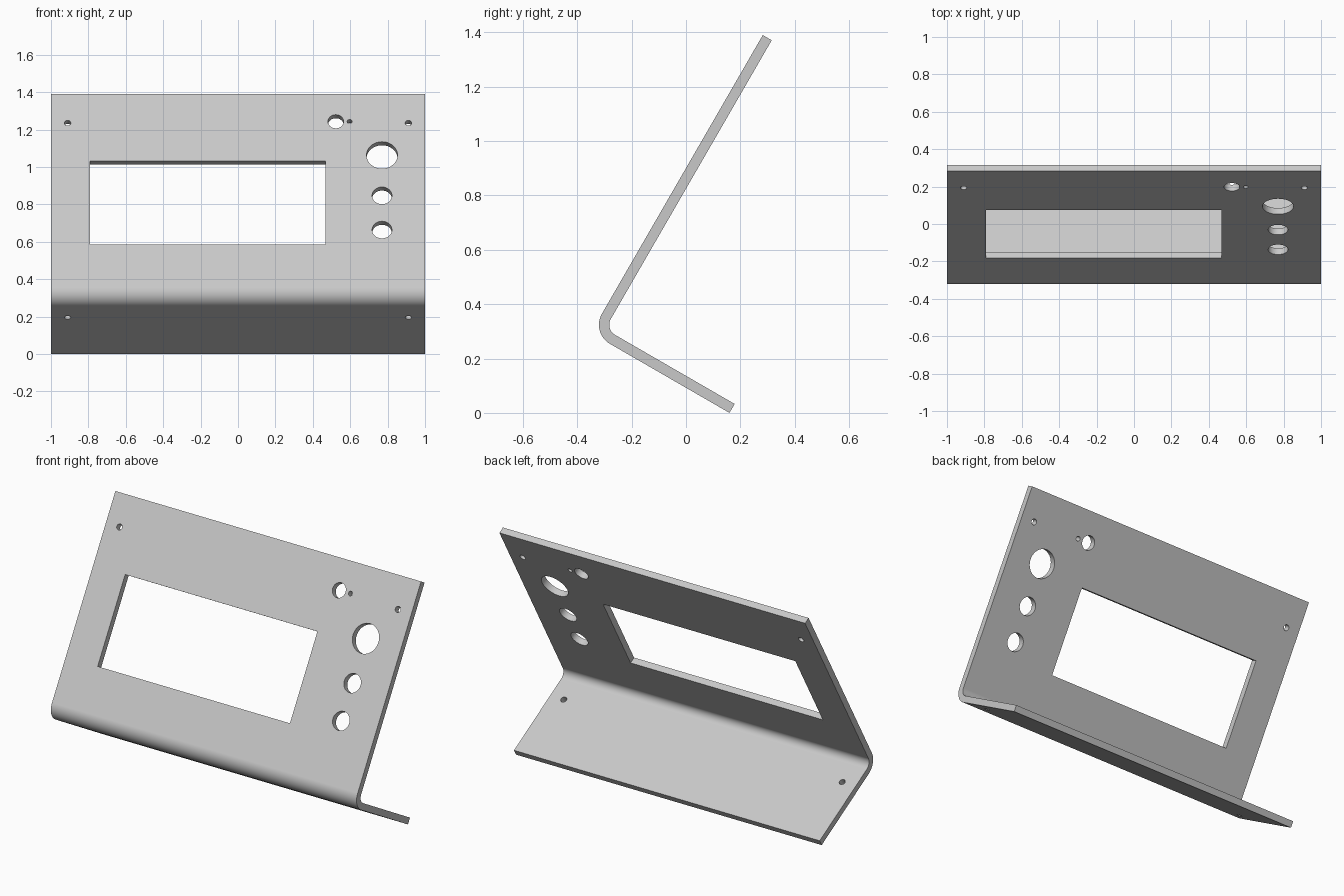
import bpy
import bmesh
from math import sin, cos, pi, radians
from mathutils import Matrix, Vector

if "Cube" in bpy.data.objects:
    bpy.data.objects.remove(bpy.data.objects["Cube"], do_unlink=True)

# Sheet dimensions: outer faces meet at CORNER before rounding
THICK, RADIUS = 0.038, 0.081
PANEL, FLANGE = 1.265, 0.589
CORNER = Vector((0, -0.35, 0.2945))
SIDE = Vector((1, 0, 0))
UP = Vector((0, 0.5, sin(radians(60))))       # along the sloped panel
BACK = Vector((0, sin(radians(60)), -0.5))    # along the lower flange


def frame(along):
    """Matrix with x across the sheet, y along it and z through it."""
    m = Matrix((SIDE, along, SIDE.cross(along))).transposed().to_4x4()
    return Matrix.Translation(CORNER) @ m


def new_object(name, bm):
    bmesh.ops.recalc_face_normals(bm, faces=bm.faces)
    mesh = bpy.data.meshes.new(name)
    bm.to_mesh(mesh)
    bm.free()
    obj = bpy.data.objects.new(name, mesh)
    bpy.context.collection.objects.link(obj)
    return obj


# Bent sheet: L profile with a rounded bend, extruded sideways
def bend(r, steps=16):
    centre = RADIUS
    return [(centre - r * cos(a), centre - r * sin(a))
            for a in (pi / 2 * i / steps for i in range(steps + 1))]


outer = bend(RADIUS)
inner = bend(RADIUS - THICK)
# pairs are (distance along flange, distance along panel)
profile = ([(0, PANEL)] + outer + [(FLANGE, 0), (FLANGE, THICK)]
           + inner[::-1] + [(THICK, PANEL)])

bm = bmesh.new()
verts = [bm.verts.new(CORNER - SIDE + BACK * f + UP * p) for f, p in profile]
face = bm.faces.new(verts)
ext = bmesh.ops.extrude_face_region(bm, geom=[face])
moved = [g for g in ext["geom"] if isinstance(g, bmesh.types.BMVert)]
bmesh.ops.translate(bm, verts=moved, vec=SIDE * 2)
panel = new_object("bent_panel", bm)

# Cutters for the openings, heights measured on the outer face
bm = bmesh.new()


def on_panel(z):
    return (z - CORNER.z) / UP.z


def cut_hole(along, x, dist, r):
    bmesh.ops.create_cone(
        bm, cap_ends=True, segments=48, radius1=r, radius2=r, depth=0.2,
        matrix=frame(along) @ Matrix.Translation((x, dist, 0)))


# Control holes: x, z, radius
for x, z, r in [(0.77, 1.063, 0.083), (0.77, 0.847, 0.053),
                (0.77, 0.664, 0.053), (0.523, 1.243, 0.042),
                (0.597, 1.243, 0.013)]:
    cut_hole(UP, x, on_panel(z), r)

# Screw holes in the panel top and the flange
for x in (-0.911, 0.911):
    cut_hole(UP, x, on_panel(1.235), 0.017)
    cut_hole(BACK, x, 0.199, 0.017)

# Display window
left, right = -0.791, 0.467
low, high = on_panel(0.586), on_panel(1.031)
bmesh.ops.create_cube(
    bm, size=1,
    matrix=frame(UP)
    @ Matrix.Translation(((left + right) / 2, (low + high) / 2, 0))
    @ Matrix.Diagonal((right - left, high - low, 0.2, 1)))
cutter = new_object("opening_cutter", bm)
cutter.hide_render = True

# Cut the openings
bpy.ops.object.select_all(action="DESELECT")
panel.select_set(True)
bpy.context.view_layer.objects.active = panel
mod = panel.modifiers.new("openings", "BOOLEAN")
mod.operation = "DIFFERENCE"
mod.solver = "EXACT"
mod.object = cutter
bpy.ops.object.modifier_apply(modifier=mod.name)
bpy.data.objects.remove(cutter, do_unlink=True)

# Smooth bend and hole walls, flat sheet faces
bpy.ops.object.shade_smooth_by_angle(angle=radians(30))
weighted = panel.modifiers.new("flat_faces", "WEIGHTED_NORMAL")
weighted.keep_sharp = True

# Plain grey metal
mat = bpy.data.materials.new("light_grey_metal")
mat.use_nodes = True
colour = (0.58, 0.58, 0.58, 1)
mat.diffuse_color = colour
mat.node_tree.nodes["Principled BSDF"].inputs["Base Color"].default_value = colour
panel.data.materials.clear()
panel.data.materials.append(mat)
